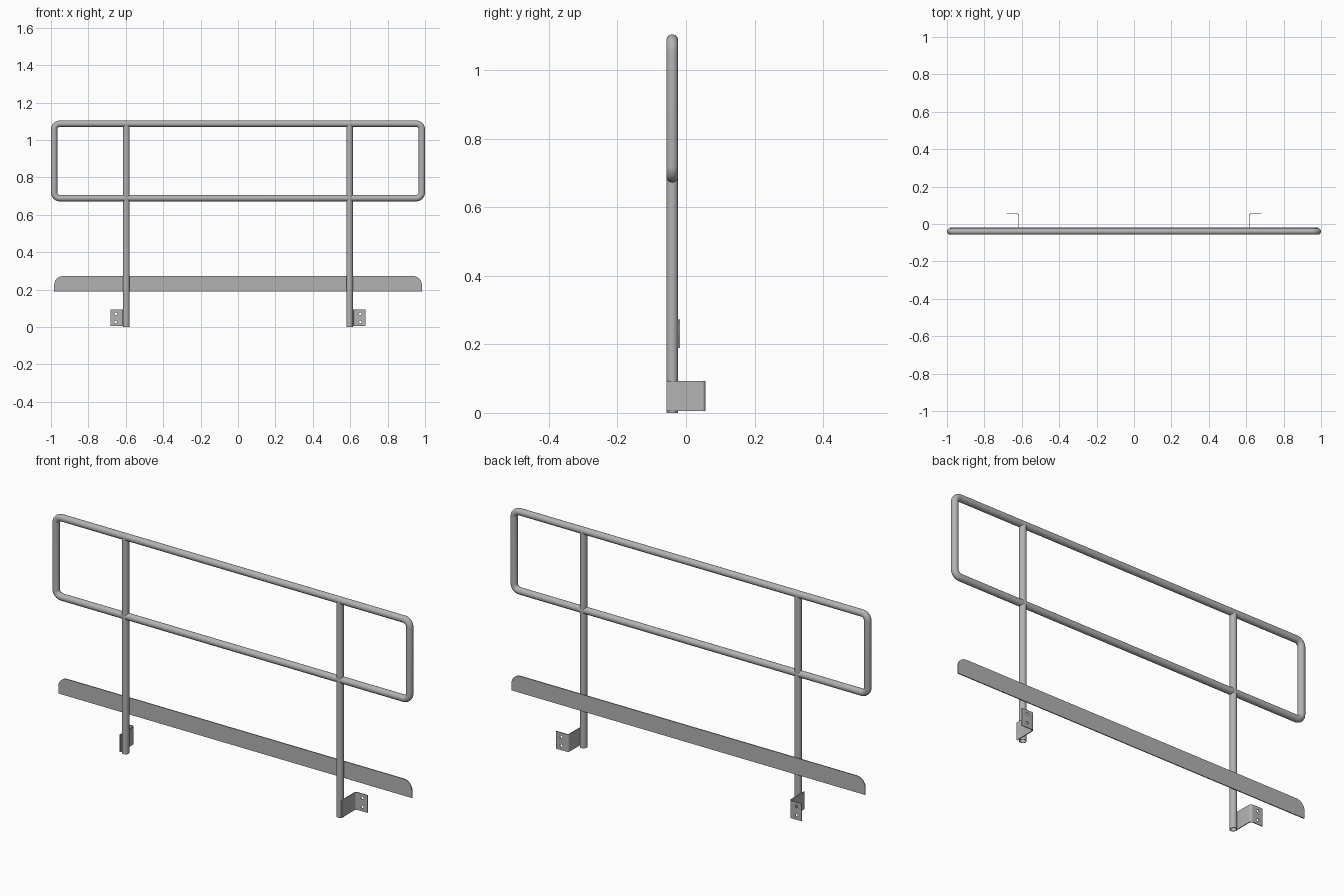
import bpy, bmesh, math
from mathutils import Vector

if "Cube" in bpy.data.objects:
    bpy.data.objects.remove(bpy.data.objects["Cube"])

R = 0.017          # tube radius
Y = -0.040         # plane of the tube frame
SIDES = 24

steel = bpy.data.materials.new("galvanised grey")
steel.diffuse_color = (0.45, 0.45, 0.45, 1)
steel.use_nodes = True
steel.node_tree.nodes["Principled BSDF"].inputs["Base Color"].default_value = steel.diffuse_color


def make(name, bm, smooth=True):
    bmesh.ops.recalc_face_normals(bm, faces=bm.faces)
    me = bpy.data.meshes.new(name)
    bm.to_mesh(me)
    bm.free()
    ob = bpy.data.objects.new(name, me)
    bpy.context.collection.objects.link(ob)
    me.materials.append(steel)
    if smooth:
        bpy.ops.object.select_all(action='DESELECT')
        bpy.context.view_layer.objects.active = ob
        ob.select_set(True)
        bpy.ops.object.shade_smooth_by_angle(angle=math.radians(35))
    return ob


def arc(cx, cy, r, a0, a1, n=8):
    return [(cx + r * math.cos(math.radians(a0 + (a1 - a0) * i / n)),
             cy + r * math.sin(math.radians(a0 + (a1 - a0) * i / n))) for i in range(n + 1)]


def bridge(bm, rings, closed):
    n = len(rings[0])
    for i in range(len(rings) if closed else len(rings) - 1):
        a, b = rings[i], rings[(i + 1) % len(rings)]
        for j in range(n):
            k = (j + 1) % n
            bm.faces.new((a[j], a[k], b[k], b[j]))


def prism(name, outline, offset):
    """Extrude a flat 3D outline along an offset."""
    bm = bmesh.new()
    face = bm.faces.new([bm.verts.new(p) for p in outline])
    out = bmesh.ops.extrude_face_region(bm, geom=[face])
    bmesh.ops.translate(bm, vec=offset,
                        verts=[v for v in out["geom"] if isinstance(v, bmesh.types.BMVert)])
    return make(name, bm)


def mirror_x(ob):
    ob.modifiers.new("mirror", 'MIRROR').use_axis[0] = True


# Rounded rectangular rail loop: round section swept along its centre line
HX, Z0, Z1, CR = 1 - R, 0.672 + R, 1.104 - R, 0.031
bm = bmesh.new()
rings = []
for cx, cz, a in ((HX - CR, Z1 - CR, 0), (CR - HX, Z1 - CR, 90),
                  (CR - HX, Z0 + CR, 180), (HX - CR, Z0 + CR, 270)):
    for i, (x, z) in enumerate(arc(cx, cz, CR, a, a + 90)):
        t = math.radians(a + 90 * i / 8)
        out = Vector((math.cos(t), 0, math.sin(t)))
        ring = []
        for j in range(SIDES):
            s = 2 * math.pi * j / SIDES
            ring.append(bm.verts.new(Vector((x, Y, z)) + out * R * math.cos(s)
                                     + Vector((0, R * math.sin(s), 0))))
        rings.append(ring)
bridge(bm, rings, True)
make("rail_loop", bm)

# Hollow posts, open at the foot
bm = bmesh.new()
rings = []
for r, z in ((R, Z1), (R, 0), (R - 0.003, 0), (R - 0.003, Z1)):
    rings.append([bm.verts.new((0.597 + r * math.cos(2 * math.pi * j / SIDES),
                                Y + r * math.sin(2 * math.pi * j / SIDES), z))
                  for j in range(SIDES)])
bridge(bm, rings, True)
mirror_x(make("posts", bm))

# Toe board with rounded upper corners
TX, TB, TT, TR = 0.983, 0.189, 0.273, 0.048
board = [(-TX, TB), (TX, TB)] + arc(TX - TR, TT - TR, TR, 0, 90) + arc(TR - TX, TT - TR, TR, 90, 180)
prism("toe_board", [(x, Y + R, z) for x, z in board], (0, 0.005, 0))

# Angle brackets beside the post feet, with a rounded bend
X0, X1, YF, YB, T, BR = 0.614, 0.682, -0.057, 0.057, 0.004, 0.012
section = ([(X0, YF), (X0 + T, YF)] + arc(X0 + BR, YB - BR, BR - T, 180, 90, 6)
           + [(X1, YB - T), (X1, YB)] + arc(X0 + BR, YB - BR, BR, 90, 180, 6))
bracket = prism("mounting_brackets", [(x, y, 0.005) for x, y in section], (0, 0, 0.088))

# Two bolt holes through each bracket flange
bm = bmesh.new()
for z in (0.027, 0.072):
    ends = [[bm.verts.new((x, y, z + dz)) for x, dz in arc(0.654, 0, 0.007, 0, 337.5, 15)]
            for y in (YB - 0.015, YB + 0.01)]
    bridge(bm, ends, False)
    for e in ends:
        bm.faces.new(e)
cutter = make("bolt_hole_cutter", bm, False)
cutter.hide_render = True
cutter.hide_viewport = True
cut = bracket.modifiers.new("bolt holes", 'BOOLEAN')
cut.operation = 'DIFFERENCE'
cut.solver = 'EXACT'
cut.object = cutter
mirror_x(bracket)
